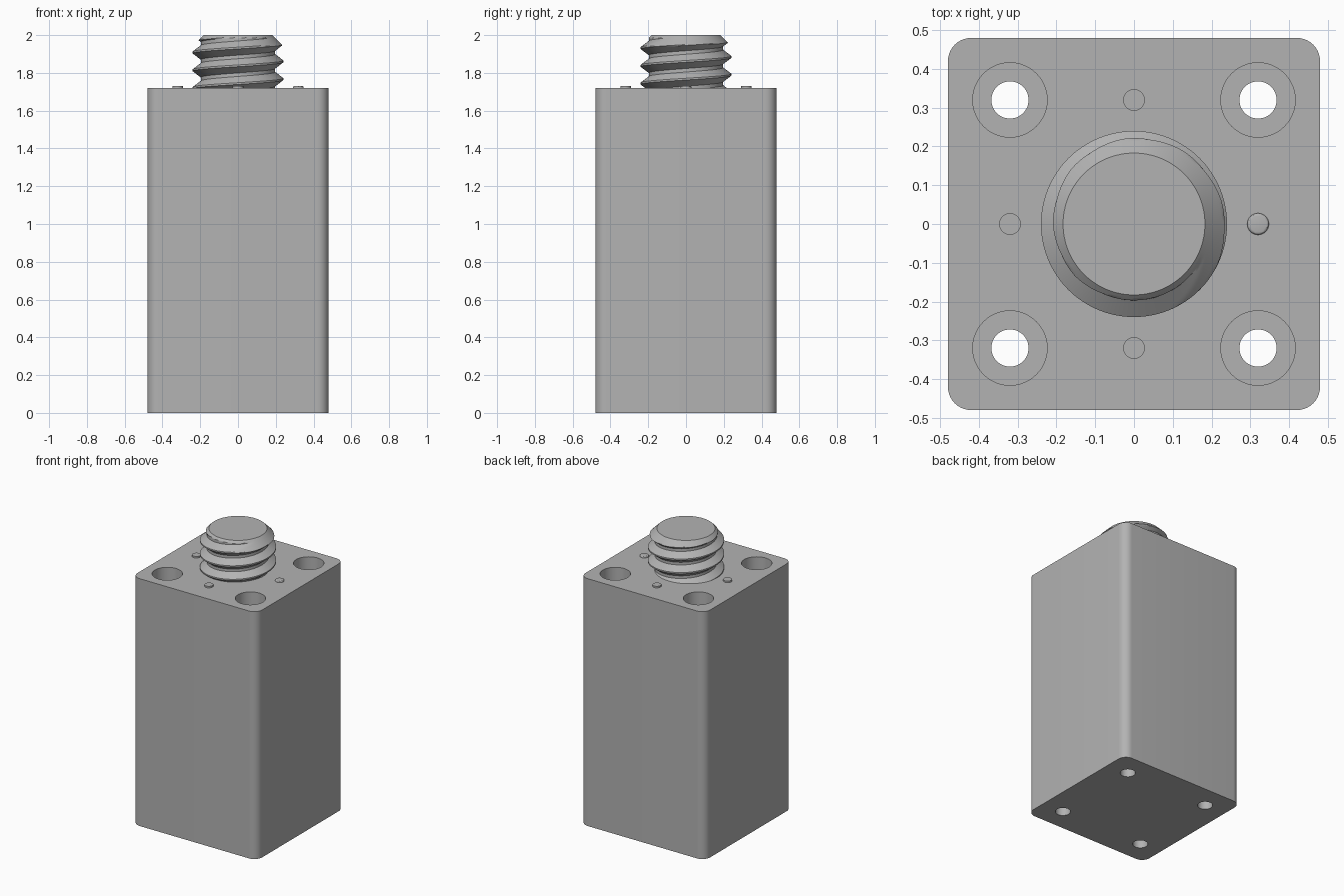
import bpy, bmesh, math
from mathutils import Matrix, Vector

old = bpy.data.objects.get("Cube")
if old:
    bpy.data.objects.remove(old, do_unlink=True)

HALF, BODY_TOP, TOP = 0.48, 1.72, 2.0
BOLT = 0.32                                  # hole and pin offset
MAJOR, MINOR, TIP, PITCH = 0.24, 0.197, 0.183, 0.094

metal = bpy.data.materials.new("plain grey metal")
metal.use_nodes = True
metal.diffuse_color = (0.45, 0.45, 0.45, 1)
metal.node_tree.nodes["Principled BSDF"].inputs["Base Color"].default_value = metal.diffuse_color


def make(name, bm, angle=30):
    bmesh.ops.recalc_face_normals(bm, faces=bm.faces)
    mesh = bpy.data.meshes.new(name)
    bm.to_mesh(mesh)
    bm.free()
    mesh.materials.append(metal)
    obj = bpy.data.objects.new(name, mesh)
    bpy.context.collection.objects.link(obj)
    smooth(obj, angle)
    return obj


def smooth(obj, angle=30):
    bpy.ops.object.select_all(action='DESELECT')
    obj.select_set(True)
    bpy.context.view_layer.objects.active = obj
    bpy.ops.object.shade_smooth_by_angle(angle=math.radians(angle))


def add_cylinder(bm, x, y, z0, z1, radius, segments=48):
    spot = Matrix.Translation((x, y, (z0 + z1) / 2))
    bmesh.ops.create_cone(bm, cap_ends=True, segments=segments, radius1=radius,
                          radius2=radius, depth=z1 - z0, matrix=spot)


# Housing block with rounded upright edges
bm = bmesh.new()
bmesh.ops.create_cube(bm, size=1)
bmesh.ops.scale(bm, vec=(2 * HALF, 2 * HALF, BODY_TOP), verts=bm.verts)
bmesh.ops.translate(bm, vec=(0, 0, BODY_TOP / 2), verts=bm.verts)
upright = [e for e in bm.edges if abs(e.verts[0].co.z - e.verts[1].co.z) > 1]
bmesh.ops.bevel(bm, geom=upright, offset=0.06, segments=10, profile=0.5, affect='EDGES')
housing = make("housing", bm)

# Counterbored bolt holes through the block
for label, z0, z1, radius in (("bolt_hole_cutter", -0.1, BODY_TOP + 0.1, 0.048),
                              ("counterbore_cutter", BODY_TOP - 0.13, BODY_TOP + 0.1, 0.096)):
    bm = bmesh.new()
    for x in (-BOLT, BOLT):
        for y in (-BOLT, BOLT):
            add_cylinder(bm, x, y, z0, z1, radius)
    cutter = make(label, bm)
    cutter.hide_render = True
    cut = housing.modifiers.new(label, 'BOOLEAN')
    cut.object, cut.operation, cut.solver = cutter, 'DIFFERENCE', 'EXACT'
    bpy.ops.object.select_all(action='DESELECT')
    bpy.context.view_layer.objects.active = housing
    housing.select_set(True)
    bpy.ops.object.modifier_apply(modifier=cut.name)
    bpy.data.objects.remove(cutter, do_unlink=True)
smooth(housing)

# Small indicator pins, the left one with a rounded rim
for name, x, y in (("left_pin", BOLT, 0), ("right_pin", -BOLT, 0),
                   ("back_pin", 0, BOLT), ("front_pin", 0, -BOLT)):
    bm = bmesh.new()
    add_cylinder(bm, x, y, BODY_TOP - 0.02, BODY_TOP + 0.011, 0.028, 32)
    if name == "left_pin":
        rim = [e for e in bm.edges if all(v.co.z > BODY_TOP for v in e.verts)]
        bmesh.ops.bevel(bm, geom=rim, offset=0.007, segments=3, profile=0.5, affect='EDGES')
    make(name, bm)


# Threaded connector: a helical V profile limited by the tip chamfer
def thread_radius(phase, z):
    wave = abs((phase % 1) * 2 - 1)          # 1 at the root, 0 at the crest
    slope = min(1, max(0, (wave - 0.1) / 0.7))
    return min(MAJOR + (MINOR - MAJOR) * slope, TIP + TOP - z)


STEPS, ROWS = 96, 20
turns = math.ceil((TOP - BODY_TOP) / PITCH) + 2
bm = bmesh.new()
grid = []
for k in range(turns * ROWS):
    row = []
    for i in range(STEPS + 1):
        a = 2 * math.pi * i / STEPS
        start = BODY_TOP + PITCH * (i / STEPS - 1)
        z = min(TOP, max(BODY_TOP, start + PITCH * k / ROWS))
        r = thread_radius((z - start) / PITCH, z)
        row.append(bm.verts.new((r * math.cos(a), r * math.sin(a), z)))
    grid.append(row)
for low, high in zip(grid, grid[1:]):
    for i in range(STEPS):
        bm.faces.new((low[i], low[i + 1], high[i + 1], high[i]))
bmesh.ops.remove_doubles(bm, verts=bm.verts, dist=0.0002)
bmesh.ops.holes_fill(bm, edges=[e for e in bm.edges if e.is_boundary], sides=0)
make("threaded_connector", bm, 25)
